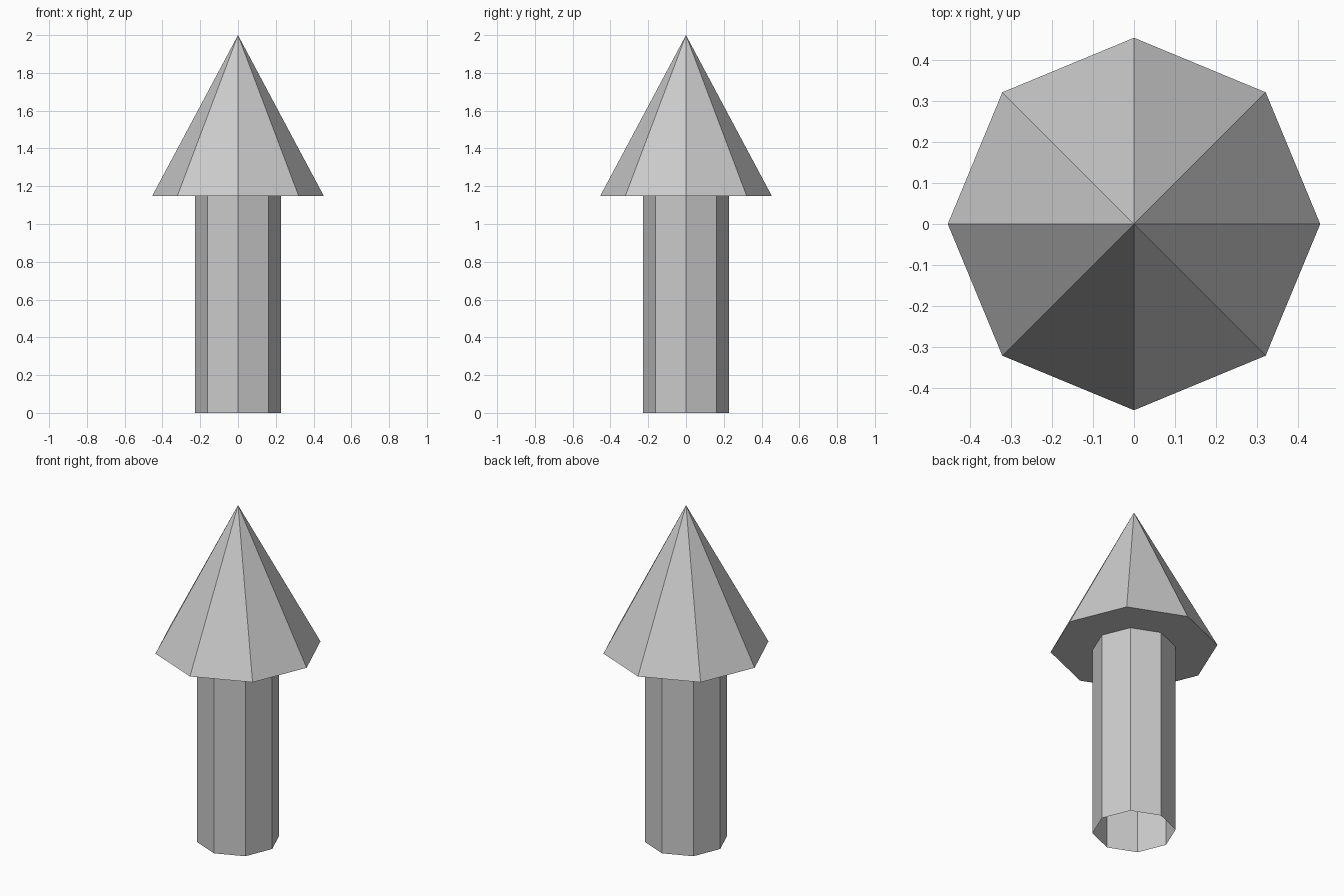
import bpy, bmesh
from math import cos, sin, pi

if "Cube" in bpy.data.objects:
    bpy.data.objects.remove(bpy.data.objects["Cube"])

SIDES = 8


def lathe(name, profile):
    """Revolve (radius, z) points into a flat-faced, open eight-sided shell."""
    bm = bmesh.new()
    rings = []
    for r, z in profile:
        if r == 0:
            rings.append([bm.verts.new((0, 0, z))] * SIDES)
        else:
            rings.append([bm.verts.new((r * cos(2 * pi * i / SIDES),
                                        r * sin(2 * pi * i / SIDES), z))
                          for i in range(SIDES)])
    for low, high in zip(rings, rings[1:]):
        for i in range(SIDES):
            j = (i + 1) % SIDES
            corners = [low[i], low[j], high[j], high[i]]
            bm.faces.new(list(dict.fromkeys(corners)))
    mesh = bpy.data.meshes.new(name)
    bm.to_mesh(mesh)
    bm.free()
    obj = bpy.data.objects.new(name, mesh)
    bpy.context.collection.objects.link(obj)
    return obj


R_SHAFT, R_HEAD, Z_HEAD = 0.227, 0.455, 1.147

# Hollow shaft, open at the bottom
lathe("shaft", [(R_SHAFT, 0), (R_SHAFT, Z_HEAD)])

# Pointed head with a flat ring underneath
lathe("arrow_head", [(R_SHAFT, Z_HEAD), (R_HEAD, Z_HEAD), (0, 2)])
